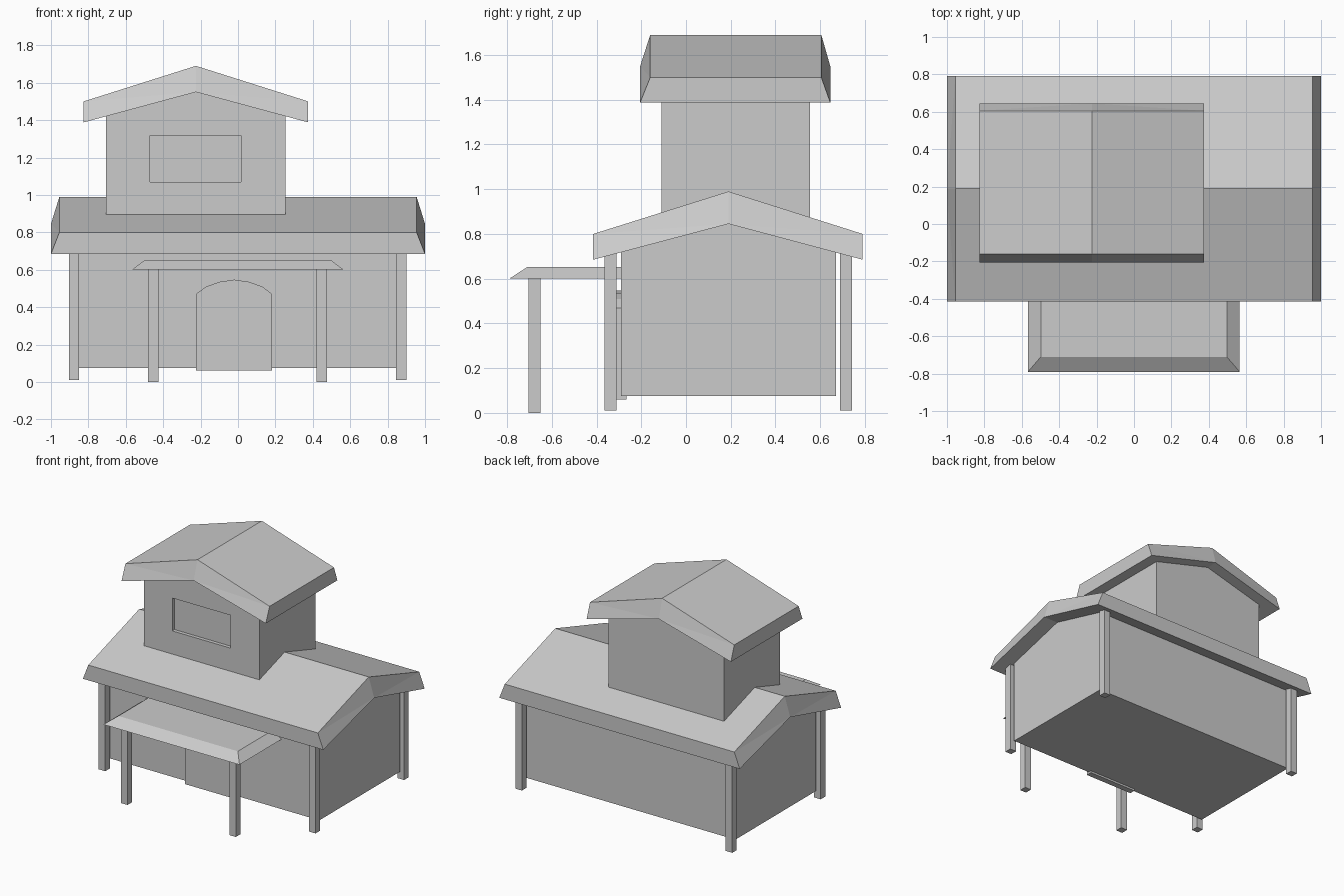
import bpy, bmesh

if "Cube" in bpy.data.objects:
    bpy.data.objects.remove(bpy.data.objects["Cube"])


def loft(name, a, b):
    """Closed solid between two matching rings of points."""
    bm = bmesh.new()
    va = [bm.verts.new(p) for p in a]
    vb = [bm.verts.new(p) for p in b]
    n = len(va)
    bm.faces.new(va)
    bm.faces.new(vb[::-1])
    for i in range(n):
        j = (i + 1) % n
        bm.faces.new((va[i], vb[i], vb[j], va[j]))
    bmesh.ops.recalc_face_normals(bm, faces=bm.faces)
    mesh = bpy.data.meshes.new(name)
    bm.to_mesh(mesh)
    bm.free()
    ob = bpy.data.objects.new(name, mesh)
    bpy.context.collection.objects.link(ob)
    return ob


def rect(x0, x1, y0, y1, z):
    return [(x0, y0, z), (x1, y0, z), (x1, y1, z), (x0, y1, z)]


def box(name, x0, x1, y0, y1, z0, z1):
    return loft(name, rect(x0, x1, y0, y1, z0), rect(x0, x1, y0, y1, z1))


def along(axis, s, profile):
    """Place (across, z) profile points at position s along an axis."""
    return [(s, u, z) if axis == 'x' else (u, s, z) for u, z in profile]


def walls(name, axis, s0, s1, u0, u1, base, eave, ridge):
    mid = (u0 + u1) / 2
    prof = [(u0, base), (u1, base), (u1, eave), (mid, ridge), (u0, eave)]
    return loft(name, along(axis, s0, prof), along(axis, s1, prof))


def gable_roof(name, axis, low, high, u0, mid, u1, under, top):
    """Roof slab; underside spans 'low', the shorter top spans 'high'."""
    def end(lo, hi):
        return (along(axis, lo, [(u0, under[0]), (mid, under[1]), (u1, under[0])])
                + along(axis, hi, [(u1, top[0]), (mid, top[1]), (u0, top[0])]))
    ob = loft(name, end(low[0], high[0]), end(low[1], high[1]))
    # split the non-convex end caps into clean faces
    bm = bmesh.new()
    bm.from_mesh(ob.data)
    bmesh.ops.triangulate(bm, faces=[f for f in bm.faces if len(f.verts) > 4])
    bm.to_mesh(ob.data)
    bm.free()
    return ob


# Ground floor and its roof
walls("lower_walls", 'x', -0.88, 0.88, -0.29, 0.67, 0.075, 0.72, 0.855)
gable_roof("lower_roof", 'x', (-1, 1), (-0.955, 0.955), -0.415, 0.19, 0.79,
           (0.685, 0.845), (0.80, 0.99))

# Upper floor and its roof
upper = walls("upper_walls", 'y', -0.11, 0.555, -0.705, 0.255, 0.85, 1.43, 1.56)
gable_roof("upper_roof", 'y', (-0.205, 0.645), (-0.16, 0.605), -0.825, -0.225, 0.375,
           (1.388, 1.55), (1.50, 1.69))

# Recessed window
cutter = box("window_cutter", -0.47, 0.015, -0.2, -0.083, 1.07, 1.317)
cutter.hide_render = True
cutter.hide_viewport = True
cut = upper.modifiers.new("window", 'BOOLEAN')
cut.operation = 'DIFFERENCE'
cut.solver = 'EXACT'
cut.object = cutter

# Corner posts
for side, x in (("left", -0.877), ("right", 0.873)):
    for end, y in (("front", -0.337), ("back", 0.715)):
        box(f"{end}_{side}_post", x - 0.027, x + 0.027, y - 0.027, y + 0.027, 0.01, 0.715)

# Porch canopy and posts
loft("porch_canopy", rect(-0.567, 0.565, -0.79, -0.28, 0.60),
     rect(-0.498, 0.496, -0.71, -0.28, 0.652))
for side, x in (("left", -0.453), ("right", 0.448)):
    box(f"porch_{side}_post", x - 0.027, x + 0.027, -0.705, -0.651, 0, 0.61)

# Arched door
door = [(-0.225, 0.06), (0.182, 0.06), (0.182, 0.47), (0.13, 0.51), (0.06, 0.535),
        (-0.02, 0.547), (-0.1, 0.535), (-0.17, 0.51), (-0.225, 0.47)]
loft("door", along('y', -0.31, door), along('y', -0.265, door))
